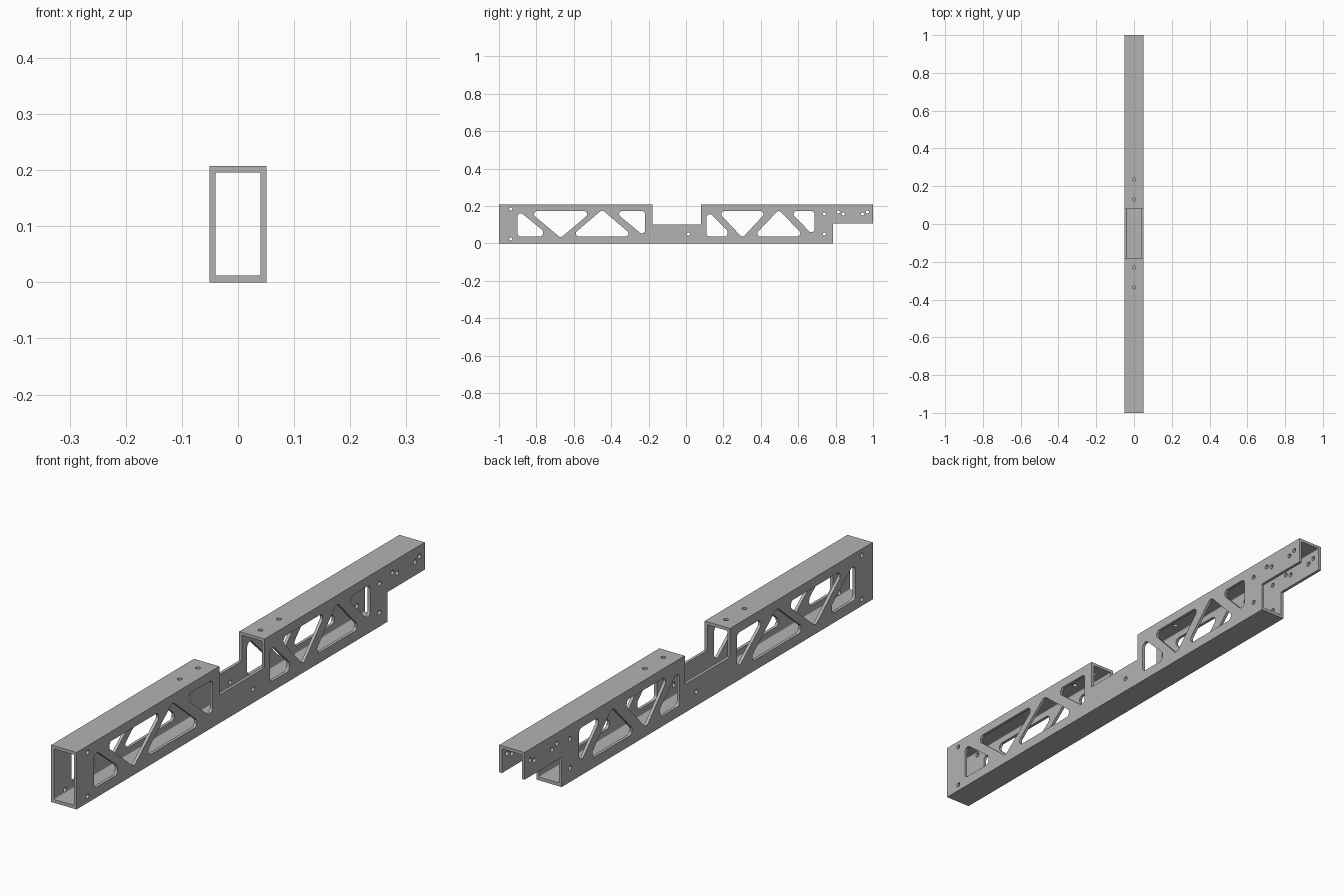
import bpy, bmesh, math
from mathutils import Vector

HALF_W, HEIGHT = 0.051, 0.207

default = bpy.data.objects.get("Cube")
if default:
    bpy.data.objects.remove(default, do_unlink=True)

grey = bpy.data.materials.new("aluminium_grey")
grey.use_nodes = True
colour = (0.45, 0.45, 0.45, 1)
grey.diffuse_color = colour
grey.node_tree.nodes["Principled BSDF"].inputs["Base Color"].default_value = colour


def fillet(corners, radius, steps=6):
    """Round every corner of a convex 2D outline."""
    pts = [Vector(c) for c in corners]
    out = []
    for i, p in enumerate(pts):
        a = (pts[i - 1] - p).normalized()
        b = (pts[(i + 1) % len(pts)] - p).normalized()
        half = a.angle(b) / 2
        centre = p + (a + b).normalized() * radius / math.sin(half)
        start = p + a * radius / math.tan(half) - centre
        end = p + b * radius / math.tan(half) - centre
        for s in range(steps + 1):
            d = start.lerp(end, s / steps).normalized()
            out.append(centre + d * radius)
    return out


def circle(cx, cy, radius=0.0085, steps=20):
    return [(cx + radius * math.cos(math.tau * i / steps),
             cy + radius * math.sin(math.tau * i / steps)) for i in range(steps)]


def rect(a0, a1, b0, b1):
    return [(a0, b0), (a1, b0), (a1, b1), (a0, b1)]


def prism(bm, outline, axis, lo, hi):
    """Extrude a 2D outline along the x, y or z axis."""
    def place(p, t):
        return {"x": (t, p[0], p[1]), "y": (p[0], t, p[1]), "z": (p[0], p[1], t)}[axis]
    low = [bm.verts.new(place(p, lo)) for p in outline]
    high = [bm.verts.new(place(p, hi)) for p in outline]
    faces = [bm.faces.new(low), bm.faces.new(high)]
    for i in range(len(low)):
        j = (i + 1) % len(low)
        faces.append(bm.faces.new((low[i], low[j], high[j], high[i])))
    bmesh.ops.recalc_face_normals(bm, faces=faces)


def to_object(bm, name):
    mesh = bpy.data.meshes.new(name)
    bm.to_mesh(mesh)
    bm.free()
    mesh.materials.append(grey)
    obj = bpy.data.objects.new(name, mesh)
    bpy.context.collection.objects.link(obj)
    return obj


# Solid beam
bm = bmesh.new()
prism(bm, rect(-HALF_W, HALF_W, 0, HEIGHT), "y", -1, 1)
beam = to_object(bm, "box_beam")

# Hollow bore
bm = bmesh.new()
prism(bm, fillet(rect(-0.04, 0.04, 0.012, 0.196), 0.003, 4), "y", -1.1, 1.1)
bore = to_object(bm, "bore_cutter")

# Middle notch and rear step
bm = bmesh.new()
prism(bm, rect(-0.18, 0.08, 0.102, 0.3), "x", -0.1, 0.1)
prism(bm, rect(0.787, 1.1, -0.1, 0.108), "x", -0.1, 0.1)

# Truss windows: end wedge, hanging triangle, standing triangle, end wedge
LOW, TOP = 0.037, 0.173
bays = [(-0.90, -0.765, -0.841, -0.50, -0.617, -0.28, -0.387, -0.219),
        (0.11, 0.222, 0.168, 0.435, 0.36, 0.633, 0.553, 0.687)]
for a0, a1, b0, b1, c0, c1, d0, d1 in bays:
    for window in ([(a0, LOW), (a1, LOW), (a1, 0.069), (a0, 0.179)],
                   [(b0, TOP), (b1, TOP), ((b0 + b1) / 2, 0.03)],
                   [(c0, LOW), (c1, LOW), ((c0 + c1) / 2, 0.18)],
                   [(d0, TOP), (d1, TOP), (d1, 0.036)]):
        prism(bm, fillet(window, 0.016), "x", -0.1, 0.1)

# Bolt holes through the sides and in the top
for y, z in [(-0.937, 0.184), (-0.937, 0.024), (0.013, 0.051), (0.74, 0.157), (0.74, 0.051),
             (0.814, 0.168), (0.841, 0.157), (0.943, 0.157), (0.97, 0.168)]:
    prism(bm, circle(y, z), "x", -0.1, 0.1)
for y in (-0.335, -0.23, 0.13, 0.235):
    prism(bm, circle(0, y), "z", 0.18, 0.3)
openings = to_object(bm, "opening_cutter")

# Cut the beam, then drop the cutters
bpy.context.view_layer.objects.active = beam
for cutter in (bore, openings):
    cutter.hide_render = True
    mod = beam.modifiers.new("cut", "BOOLEAN")
    mod.operation, mod.solver, mod.object = "DIFFERENCE", "EXACT", cutter
    bpy.ops.object.modifier_apply(modifier=mod.name)
    bpy.data.objects.remove(cutter, do_unlink=True)

bpy.ops.object.select_all(action="DESELECT")
beam.select_set(True)
bpy.ops.object.shade_smooth_by_angle(angle=math.radians(30))
